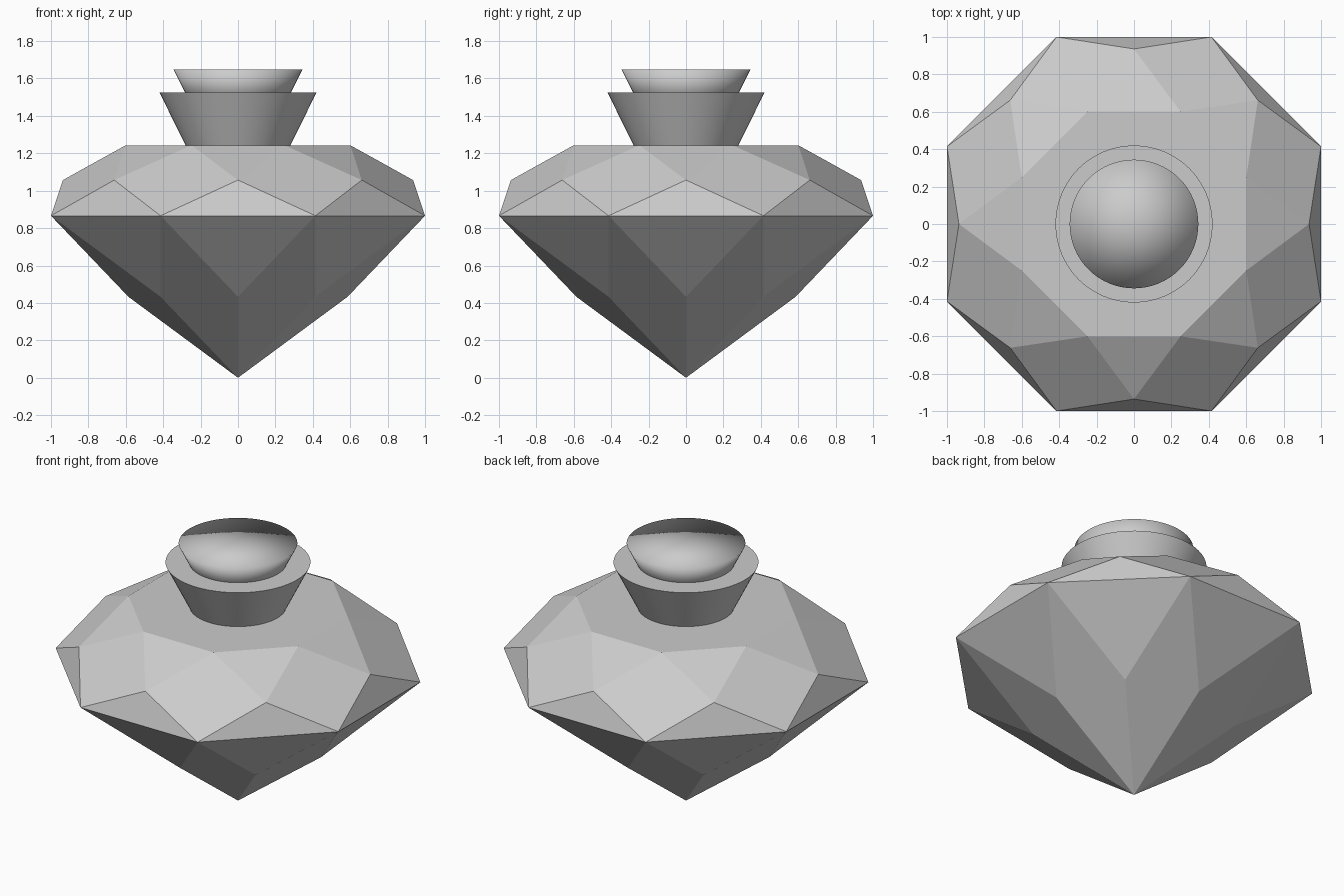
import bpy, bmesh
from math import cos, sin, pi

if "Cube" in bpy.data.objects:
    bpy.data.objects.remove(bpy.data.objects["Cube"])


def link(name, bm):
    mesh = bpy.data.meshes.new(name)
    bm.normal_update()
    bm.to_mesh(mesh)
    bm.free()
    obj = bpy.data.objects.new(name, mesh)
    bpy.context.collection.objects.link(obj)
    return obj


def ring(bm, r, z, offset):
    """Eight vertices, turned by a fraction of one step."""
    return [bm.verts.new((r * cos((i + offset) * pi / 4),
                          r * sin((i + offset) * pi / 4), z)) for i in range(8)]


# Faceted gem-shaped bottle body
bm = bmesh.new()
tip = bm.verts.new((0, 0, 0))
lower = ring(bm, 0.586, 0.433, 0)
girdle = ring(bm, 1.0824, 0.866, 0.5)
crown = ring(bm, 0.936, 1.057, 0)
table = ring(bm, 0.65, 1.243, 0.5)
for i in range(8):
    j, p = (i + 1) % 8, i - 1
    bm.faces.new((tip, lower[j], girdle[i], lower[i]))      # pavilion kite
    bm.faces.new((lower[i], girdle[i], girdle[p]))          # lower girdle facet
    bm.faces.new((girdle[p], girdle[i], crown[i]))          # upper girdle facet
    bm.faces.new((girdle[i], crown[j], table[i], crown[i])) # crown kite
    bm.faces.new((crown[i], table[i], table[p]))            # star facet
bm.faces.new(table)
bmesh.ops.recalc_face_normals(bm, faces=bm.faces)
link("faceted_body", bm)


def flared_cone(name, r1, r2, z1, z2, soft_rim):
    """Flared cone; a soft rim keeps the top disc smooth with the wall."""
    bm = bmesh.new()
    bmesh.ops.create_cone(bm, cap_ends=True, cap_tris=soft_rim, segments=64,
                          radius1=r1, radius2=r2, depth=z2 - z1)
    bmesh.ops.translate(bm, verts=bm.verts, vec=(0, 0, (z1 + z2) / 2))
    bmesh.ops.recalc_face_normals(bm, faces=bm.faces)
    for f in bm.faces:
        f.smooth = soft_rim or len(f.verts) == 4
    for e in bm.edges:
        same_z = abs(e.verts[0].co.z - e.verts[1].co.z) < 1e-4
        e.smooth = not (same_z and (not soft_rim or e.verts[0].co.z < z2 - 1e-3))
    return link(name, bm)


# Neck and stopper
flared_cone("neck", 0.28, 0.42, 1.243, 1.525, False)
flared_cone("stopper", 0.283, 0.344, 1.525, 1.647, True)
